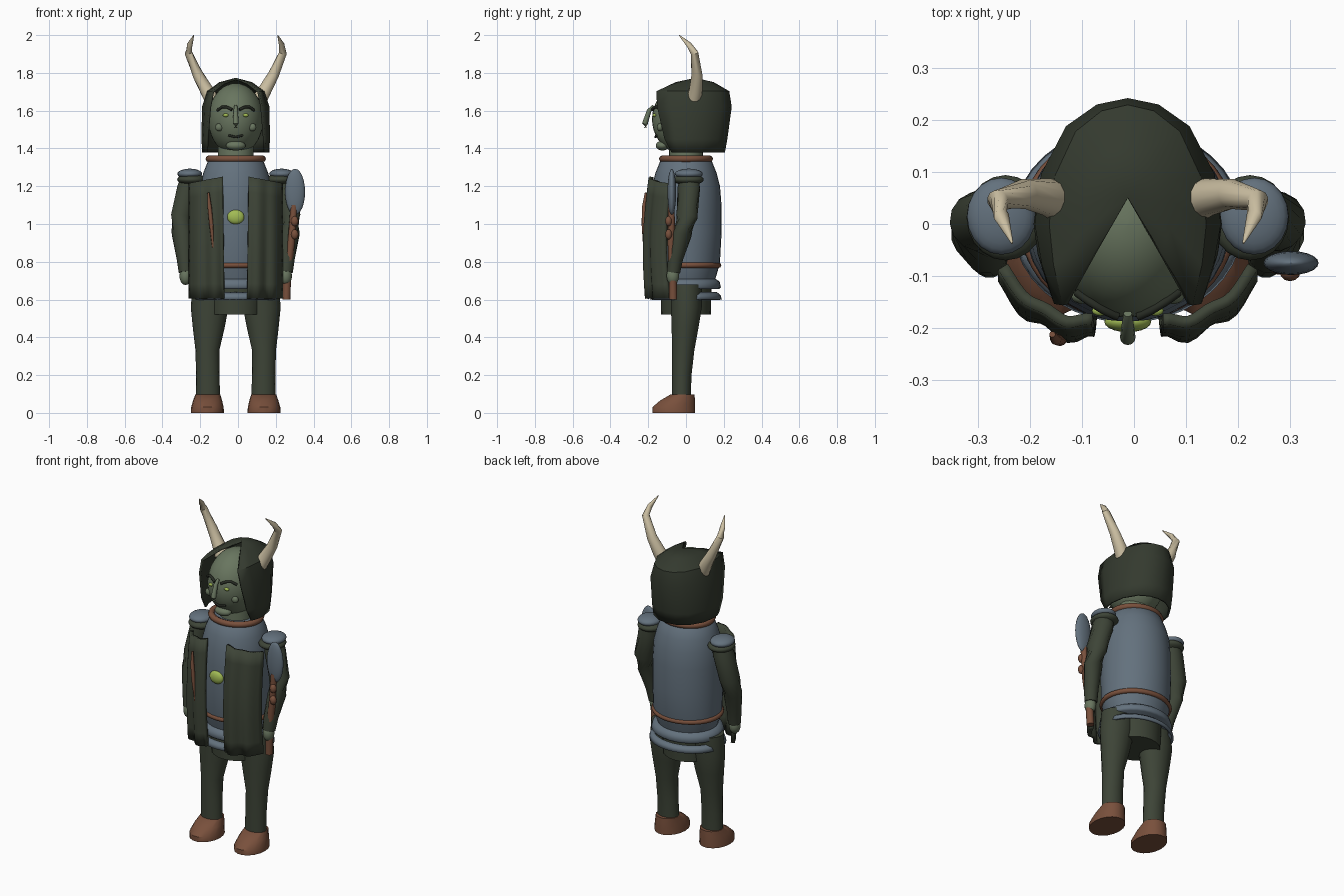
import bpy, bmesh, math
from mathutils import Vector

if "Cube" in bpy.data.objects:
    bpy.data.objects.remove(bpy.data.objects["Cube"])

CX = -0.012  # body centre line


def material(name, rgb):
    m = bpy.data.materials.new(name)
    m.diffuse_color = (*rgb, 1)
    m.use_nodes = True
    m.node_tree.nodes["Principled BSDF"].inputs["Base Color"].default_value = m.diffuse_color
    return m


CLOTH = material("dark green cloth", (0.047, 0.058, 0.038))
HAIR = material("dark hair", (0.034, 0.042, 0.028))
STEEL = material("blue grey steel", (0.125, 0.165, 0.205))
LEATHER = material("brown leather", (0.19, 0.08, 0.045))
SKIN = material("pale green skin", (0.14, 0.18, 0.115))
HORN = material("bone", (0.60, 0.52, 0.36))
LIME = material("lime", (0.36, 0.50, 0.09))
INK = material("dark brow", (0.02, 0.024, 0.017))


def grid(name, rows, mat, ring=True, loop=False, cap=True, thick=0, angle=40):
    """Skin rows of points; ring closes each row, loop joins last row to first."""
    bm = bmesh.new()
    vs = [[bm.verts.new(p) for p in r] for r in rows]
    n = len(rows[0])
    for j in range(len(rows) if loop else len(rows) - 1):
        a, b = vs[j], vs[(j + 1) % len(rows)]
        for i in range(n if ring else n - 1):
            k = (i + 1) % n
            bm.faces.new((a[i], a[k], b[k], b[i]))
    if ring and cap and not loop:
        bm.faces.new(vs[0])
        bm.faces.new(vs[-1])
    bmesh.ops.remove_doubles(bm, verts=bm.verts, dist=1e-5)
    bmesh.ops.recalc_face_normals(bm, faces=bm.faces)
    me = bpy.data.meshes.new(name)
    bm.to_mesh(me)
    bm.free()
    me.materials.append(mat)
    ob = bpy.data.objects.new(name, me)
    bpy.context.collection.objects.link(ob)
    bpy.ops.object.select_all(action='DESELECT')
    bpy.context.view_layer.objects.active = ob
    ob.select_set(True)
    bpy.ops.object.shade_smooth_by_angle(angle=math.radians(angle))
    if thick:
        s = ob.modifiers.new("thickness", 'SOLIDIFY')
        s.thickness, s.offset = thick, 0
    return ob


def loft(name, sections, mat, n=24, angle=40):
    """Horizontal ellipses: x, y, z, rx, ry."""
    T = [2 * math.pi * i / n for i in range(n)]
    return grid(name, [[(x + rx * math.cos(t), y + ry * math.sin(t), z) for t in T]
                       for x, y, z, rx, ry in sections], mat, angle=angle)


def ball(name, c, r, mat, n=20, m=12):
    sec = []
    for j in range(m + 1):
        a = math.pi * (0.004 + 0.992 * j / m) - math.pi / 2
        sec.append((c[0], c[1], c[2] + r[2] * math.sin(a), r[0] * math.cos(a), r[1] * math.cos(a)))
    return loft(name, sec, mat, n, 60)


def tube(name, path, mat, n=12):
    """Round tube through x, y, z, radius."""
    P = [Vector(p[:3]) for p in path]
    rows = []
    for i, p in enumerate(P):
        d = P[min(i + 1, len(P) - 1)] - P[max(i - 1, 0)]
        q = d.to_track_quat('Z', 'Y')
        rows.append([p + q @ Vector((math.cos(t), math.sin(t), 0)) * path[i][3]
                     for t in (2 * math.pi * k / n for k in range(n))])
    return grid(name, rows, mat, angle=50)


def band(name, z, rx, ry, r, mat, n=40, m=8):
    rows = []
    for i in range(n):
        t = 2 * math.pi * i / n
        rows.append([(CX + (rx + r * math.cos(a)) * math.cos(t), (ry + r * math.cos(a)) * math.sin(t),
                      z + r * math.sin(a)) for a in (2 * math.pi * k / m for k in range(m))])
    return grid(name, rows, mat, loop=True, angle=60)


# Torso armour, collar, belt and skirt plates
loft("breastplate", [(CX, 0, z, a, b) for z, a, b in (
    (1.35, .125, .115), (1.33, .148, .138), (1.27, .172, .162), (1.2, .19, .18), (1.1, .196, .188),
    (.95, .198, .188), (.8, .195, .18), (.765, .192, .172), (.69, .165, .15))], STEEL, 32)
band("collar", 1.345, .142, .125, .018, LEATHER)
band("belt", .782, .192, .172, .015, LEATHER)
loft("skirt_ring", [(CX, 0, z, a, b) for z, a, b in (
    (.71, .175, .155), (.695, .2, .178), (.665, .208, .185), (.655, .2, .175))], STEEL, 32, 60)
for name, mid in (("skirt_plate_front", -math.pi / 2), ("skirt_plate_back", math.pi / 2)):
    A = [mid + math.radians(-75 + 150 * i / 16) for i in range(17)]
    grid(name, [[(CX + a * math.cos(t), b * math.sin(t), z) for t in A]
                for z, a, b in ((.635, .195, .16), (.62, .212, .178), (.6, .216, .184))],
         STEEL, ring=False, thick=.012)
loft("hips", [(CX, 0, .52, .137, .131), (CX, 0, .7, .15, .135)], CLOTH)
ball("chest_gem", (CX, -.188, 1.037), (.045, .02, .038), LIME)

# Neck, head and face
loft("neck", [(CX, 0, 1.3, .095, .09), (CX, 0, 1.45, .095, .09)], SKIN)
HEAD = (.146, .18, .19)
ball("head", (CX, 0, 1.555), HEAD, SKIN, 32, 20)


def face_y(dx, z):
    return -HEAD[1] * math.sqrt(max(0, 1 - (dx / HEAD[0]) ** 2 - ((z - 1.555) / HEAD[2]) ** 2))


tube("nose", [(CX, -.172, 1.625, .008), (CX, -.195, 1.6, .012), (CX, -.218, 1.53, .015),
              (CX, -.214, 1.51, .009)], SKIN)
ball("chin", (CX, -.125, 1.415), (.052, .035, .026), SKIN)
tube("mouth", [(CX + x, face_y(x, 1.46) - .006, 1.46 + abs(x) * .25, .006)
               for x in (-.038, -.02, 0, .02, .038)], INK, 8)
for s, side in ((-1, "left"), (1, "right")):
    ball(side + "_eye", (CX + s * .053, face_y(.053, 1.575), 1.576), (.016, .01, .009), LIME, 12, 8)
    ball(side + "_cheek", (CX + s * .088, face_y(.088, 1.512), 1.512), (.021, .016, .021), SKIN, 14, 8)
    tube(side + "_brow", [(CX + s * x, face_y(x, z) - .006, z, .008)
                          for x, z in ((.02, 1.605), (.045, 1.618), (.072, 1.62), (.098, 1.602))], INK, 8)

# Hair: open-fronted shell narrowing to a crown (z, half width, back, front x, front y, middle y)
rows = []
for z, w, b, fx, fy, y0 in ((1.38, .172, .2, .152, -.075, 0), (1.45, .175, .213, .15, -.112, 0),
                            (1.62, .173, .236, .136, -.152, 0), (1.70, .146, .224, .12, -.155, 0),
                            (1.745, .085, .145, .062, -.055, .04), (1.768, 0, .05, 0, .05, .05)):
    half = [(fx, fy), ((fx + w) / 2 + .005 * (w > 0), y0 + (fy - y0) * .5)]
    half += [(w * c, y0 + (b - y0) * f) for c, f in ((1, 0), (.93, .4), (.66, .78), (.33, .95))]
    rows.append([(CX + x, y, z) for x, y in half] + [(CX, b, z)]
                + [(CX - x, y, z) for x, y in reversed(half)])
grid("hair", rows, HAIR, ring=False, thick=.012, angle=30)

# Paired parts
for s, side in ((-1, "left"), (1, "right")):
    X = lambda d: CX + s * d
    tube(side + "_horn", [(X(.125), .04, 1.655, .04), (X(.155), .052, 1.71, .036),
                          (X(.2), .058, 1.79, .029), (X(.25), .045, 1.905, .021),
                          (X(.243), .015, 1.95, .015), (X(.222), -.037, 2.0, .002)], HORN)
    tube(side + "_arm", [(X(.235), .02, 1.255, .05), (X(.25), .015, 1.19, .06), (X(.285), .005, 1.04, .058),
                         (X(.288), -.02, .95, .052), (X(.272), -.055, .82, .041),
                         (X(.266), -.066, .745, .036)], CLOTH, 14)
    ball(side + "_hand", (X(.266), -.07, .725), (.032, .034, .048), SKIN, 14, 8)
    ball(side + "_shoulder_pad", (X(.235), .012, 1.235), (.075, .082, .03), CLOTH)
    ball(side + "_shoulder_plate", (X(.243), .015, 1.265), (.066, .074, .028), STEEL)
    loft(side + "_leg", [(X(.128), .002, .68, .1, .085), (X(.138), .002, .56, .1, .083),
                         (X(.143), -.005, .45, .084, .072), (X(.15), -.015, .33, .063, .06),
                         (X(.148), -.022, .2, .062, .052), (X(.147), -.024, .08, .064, .05)], CLOTH, 18)
    loft(side + "_shoe", [(X(.15), -.065, 0, .088, .115), (X(.15), -.065, .03, .086, .115),
                          (X(.149), -.045, .065, .077, .094), (X(.148), -.018, .098, .066, .064)], LEATHER, 18)

    # Draped front panel of the cloak, with soft folds
    rows = []
    for j in range(9):
        v = j / 8
        row = []
        for i in range(15):
            u = i / 14
            y = -.187 - .02 * math.sin(math.pi * v) - .012 * (1 - v) + .1 * u ** 2.5
            y += .012 * math.sin(u * 13 + 1) * (1 - .6 * v)
            row.append((X(.068 + .172 * u - .008 * (1 - v) * (1 - u)), y, .605 + .645 * v - .035 * u * v))
        rows.append(row)
    grid(side + "_cloak_panel", rows, CLOTH, ring=False, thick=.022)

# Strap on the cloak
tube("strap", [(-.157, -.212, 1.165, .006), (-.15, -.222, 1.09, .011), (-.142, -.224, 1.0, .011),
               (-.132, -.222, .875, .005)], LEATHER, 8)

# Hand axe held upright
tube("axe_handle", [(.256, -.068, .6, .021), (.262, -.07, .75, .021), (.282, -.078, .9, .02),
                    (.296, -.078, 1.1, .018)], LEATHER)
ball("axe_blade", (.302, -.075, 1.17), (.053, .023, .122), STEEL)
for i, z in enumerate((.945, 1.015)):
    ball("axe_bead_%d" % (i + 1), (.3, -.092, z), (.02, .018, .027), LEATHER, 12, 8)
